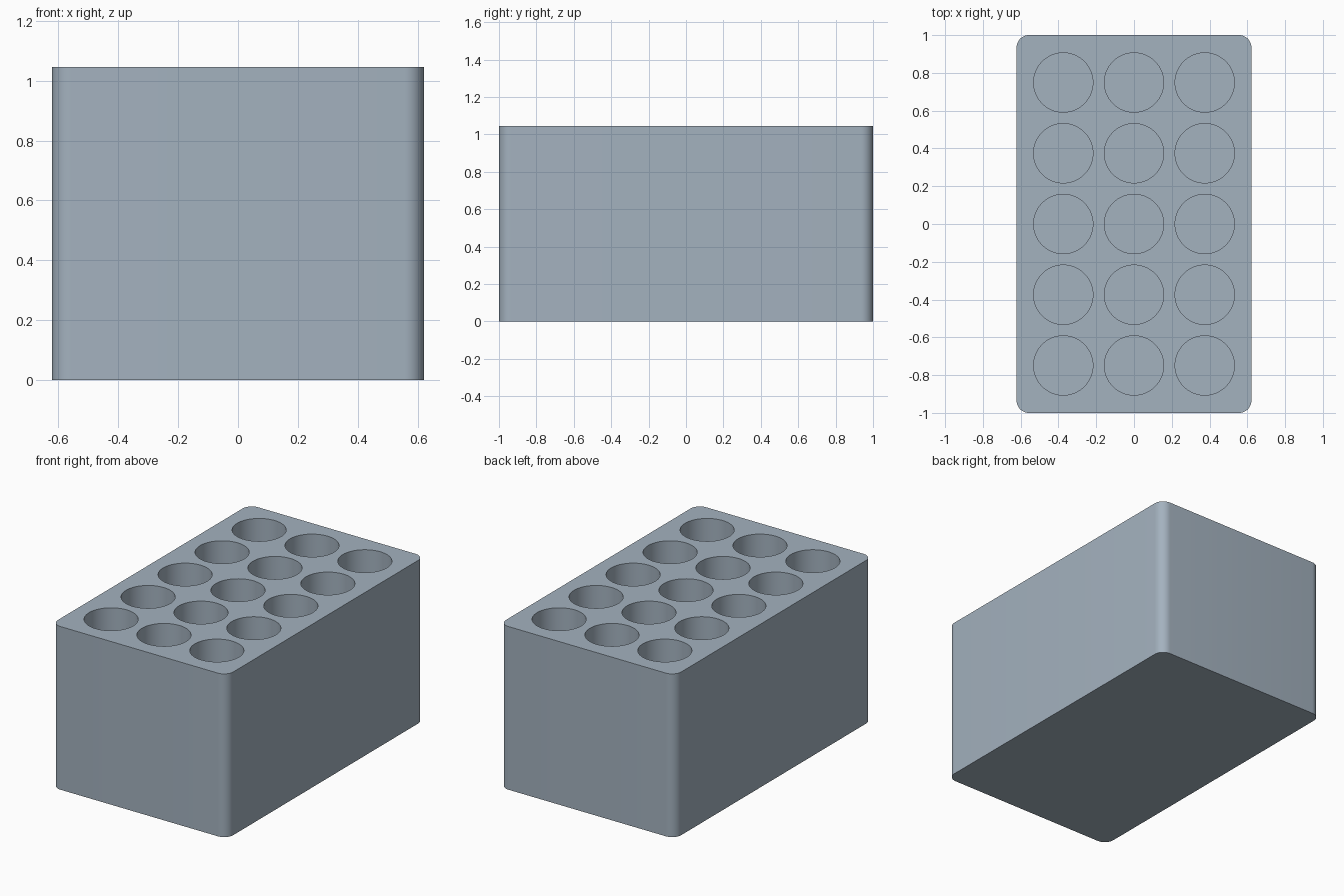
import bpy, bmesh, math
from mathutils import Matrix

if "Cube" in bpy.data.objects:
    bpy.data.objects.remove(bpy.data.objects["Cube"])

W, L, H = 1.243, 2.0, 1.045      # block size
CORNER = 0.065                   # vertical corner radius
PITCH, HOLE_R = 0.3745, 0.157    # hole grid
FLOOR = 0.09                     # thickness under the holes

blue_grey = bpy.data.materials.new("blue_grey")
blue_grey.diffuse_color = (0.37, 0.445, 0.52, 1)
blue_grey.use_nodes = True
blue_grey.node_tree.nodes["Principled BSDF"].inputs["Base Color"].default_value = blue_grey.diffuse_color


def make_object(name, bm):
    mesh = bpy.data.meshes.new(name)
    bm.to_mesh(mesh)
    bm.free()
    obj = bpy.data.objects.new(name, mesh)
    bpy.context.collection.objects.link(obj)
    return obj


# Solid block with rounded vertical corners
bm = bmesh.new()
bmesh.ops.create_cube(bm, size=1, matrix=Matrix.Translation((0, 0, H / 2)) @ Matrix.Diagonal((W, L, H, 1)))
uprights = [e for e in bm.edges if abs(e.verts[0].co.z - e.verts[1].co.z) > 0.5]
bmesh.ops.bevel(bm, geom=uprights, offset=CORNER, segments=10, profile=0.5, affect='EDGES')
block = make_object("storage_block", bm)
block.data.materials.append(blue_grey)

# Cutter: 3 x 5 grid of round wells
bm = bmesh.new()
depth = H - FLOOR + 0.1
for i in range(-1, 2):
    for j in range(-2, 3):
        bmesh.ops.create_cone(bm, cap_ends=True, segments=64, radius1=HOLE_R, radius2=HOLE_R, depth=depth,
                              matrix=Matrix.Translation((i * PITCH, j * PITCH, FLOOR + depth / 2)))
cutter = make_object("well_cutter", bm)
cutter.data.materials.append(blue_grey)
cutter.hide_render = True

# Cut the wells, then smooth the curved walls
cut = block.modifiers.new("wells", 'BOOLEAN')
cut.operation = 'DIFFERENCE'
cut.solver = 'EXACT'
cut.object = cutter
bpy.context.view_layer.objects.active = block
block.select_set(True)
bpy.ops.object.modifier_apply(modifier=cut.name)
bpy.data.objects.remove(cutter)
bpy.ops.object.shade_smooth_by_angle(angle=math.radians(30))
